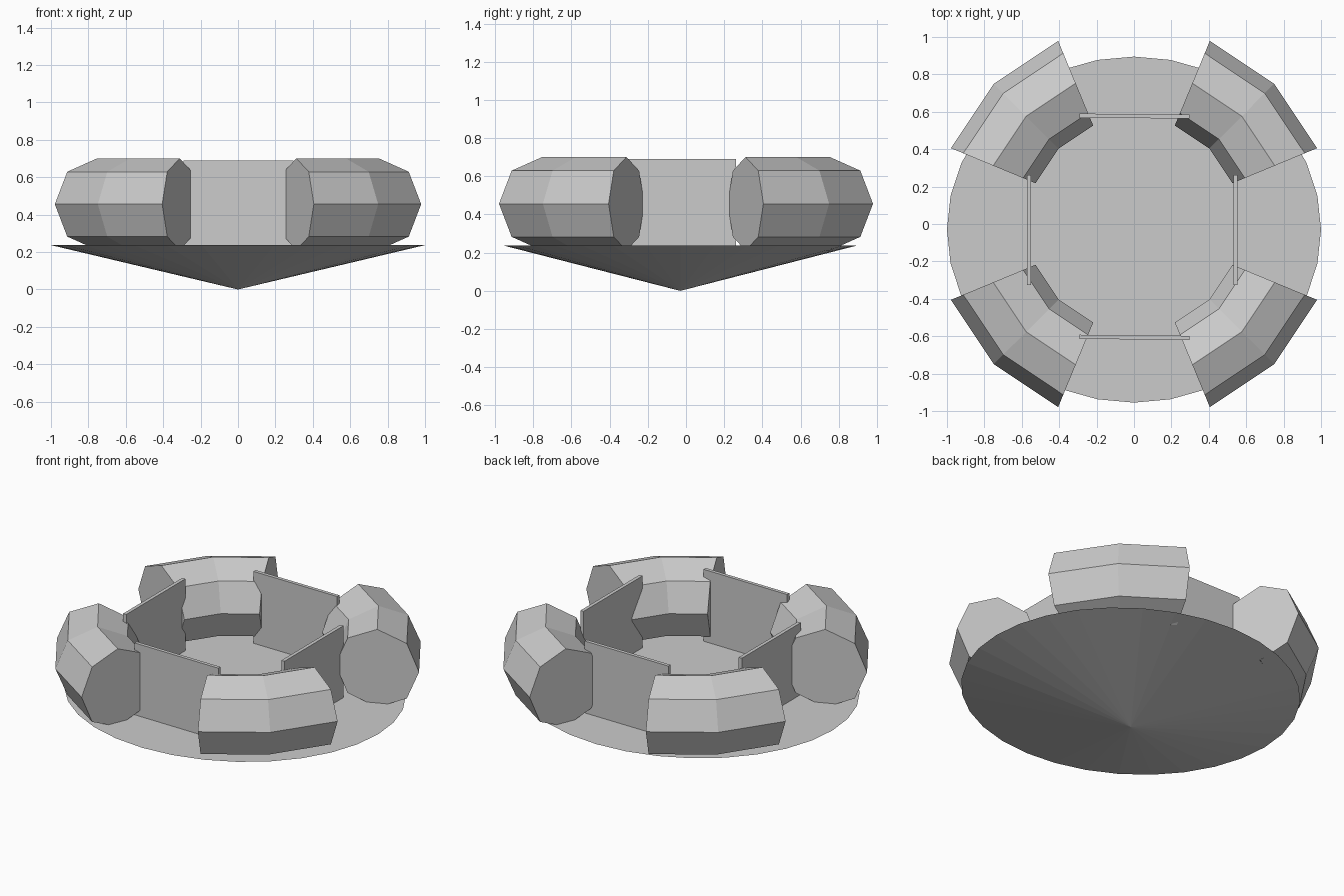
import bpy, bmesh
from math import pi, cos, sin, radians

if "Cube" in bpy.data.objects:
    bpy.data.objects.remove(bpy.data.objects["Cube"])

def finish(bm, name):
    bmesh.ops.recalc_face_normals(bm, faces=bm.faces)
    me = bpy.data.meshes.new(name)
    bm.to_mesh(me)
    bm.free()
    ob = bpy.data.objects.new(name, me)
    bpy.context.collection.objects.link(ob)
    return ob

# Base: shallow inverted cone with a flat top disc
def cone_base():
    bm = bmesh.new()
    rim = [bm.verts.new((cos(2 * pi * i / 32), -0.03 + 0.925 * sin(2 * pi * i / 32), 0.237))
           for i in range(32)]
    tip = bm.verts.new((0, -0.03, 0))
    bm.faces.new(rim)
    for i in range(32):
        bm.faces.new((rim[i], tip, rim[(i + 1) % 32]))
    finish(bm, "conical_base")

# Ring cushion: octagonal section swept through three stations, capped
def ring_segment(name, mid, major=0.815, minor=0.245, z=0.456):
    bm = bmesh.new()
    loops = []
    for a in (mid - 22.5, mid, mid + 22.5):
        t = radians(a)
        loop = []
        for k in range(8):
            r = major + minor * cos(k * pi / 4)
            loop.append(bm.verts.new((r * cos(t), r * sin(t), z + minor * sin(k * pi / 4))))
        loops.append(loop)
    for a, b in zip(loops, loops[1:]):
        for k in range(8):
            n = (k + 1) % 8
            bm.faces.new((a[k], a[n], b[n], b[k]))
    bm.faces.new(loops[0])
    bm.faces.new(loops[-1])
    finish(bm, name)

# Thin upright panel standing on the disc
def panel(name, x, y, angle, bottom=0.21, top=0.69):
    bm = bmesh.new()
    bmesh.ops.create_cube(bm, size=1)
    bmesh.ops.scale(bm, vec=(0.588, 0.022, top - bottom), verts=bm.verts)
    ob = finish(bm, name)
    ob.location = (x, y, (top + bottom) / 2)
    ob.rotation_euler.z = angle

cone_base()
for i, label in enumerate(("back_right", "back_left", "front_left", "front_right")):
    ring_segment("ring_segment_" + label, 45 + 90 * i)
panel("back_panel", 0.003, 0.577, -0.007)
panel("front_panel", 0.003, -0.606, -0.01)
panel("left_panel", -0.562, -0.032, pi / 2)
panel("right_panel", 0.542, -0.032, pi / 2)
